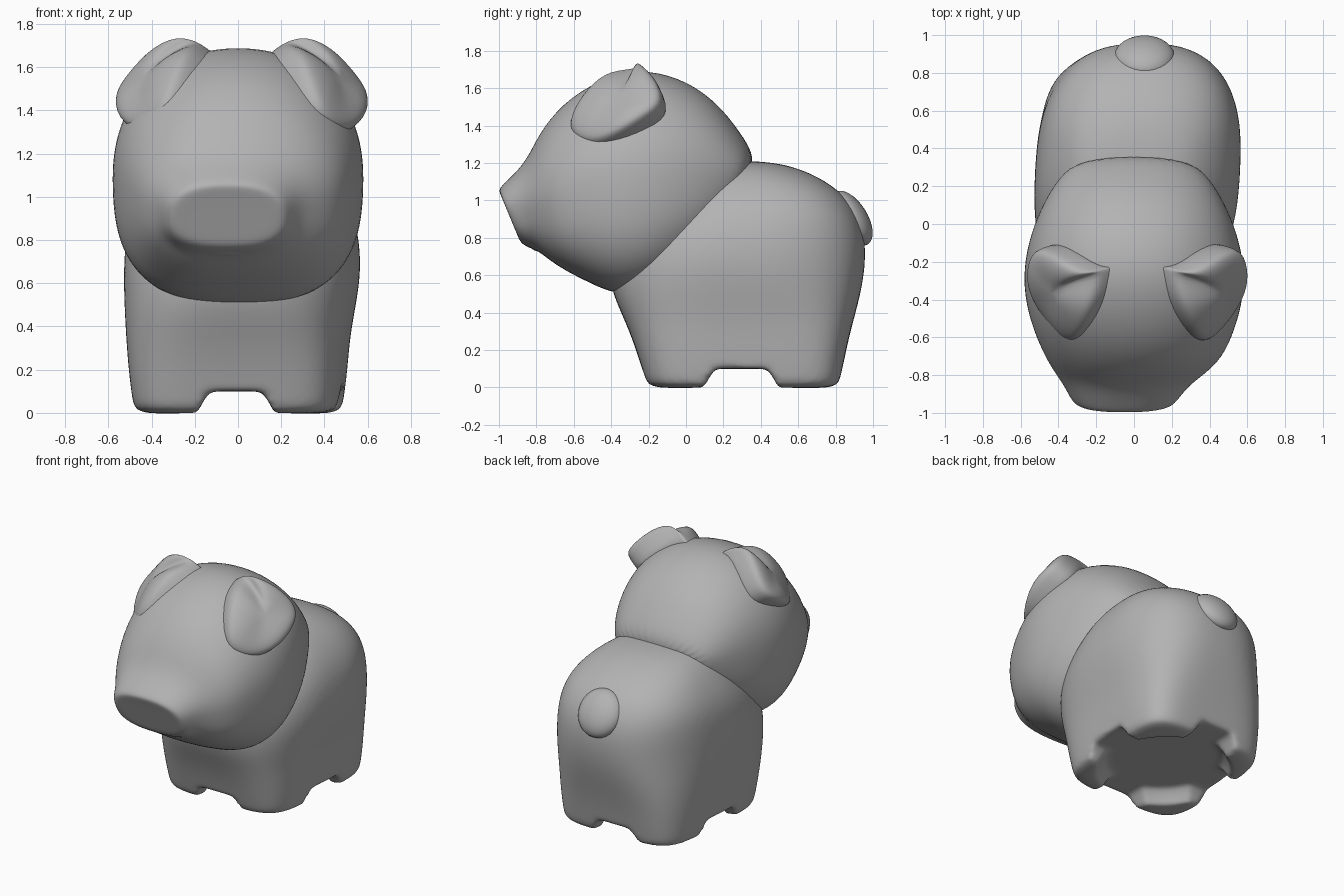
import bpy, bmesh, math
from mathutils import Vector, Matrix

old = bpy.data.objects.get("Cube")
if old:
    bpy.data.objects.remove(old, do_unlink=True)

CLAY = (0.45, 0.45, 0.45, 1.0)
clay = bpy.data.materials.new("grey_clay")
clay.use_nodes = True
clay.diffuse_color = CLAY
bsdf = clay.node_tree.nodes["Principled BSDF"]
bsdf.inputs["Base Color"].default_value = CLAY
bsdf.inputs["Roughness"].default_value = 0.6


def superellipse(n, upper, lower, pinch=0.0):
    """Unit rounded-square outline, optionally pinched at its four sides."""
    pts = []
    for i in range(n):
        a = 2 * math.pi * i / n
        c, s = math.cos(a), math.sin(a)
        power = upper if s >= 0 else lower
        k = 1 - pinch * math.cos(2 * a) ** 2
        pts.append((k * math.copysign(abs(c) ** (2 / power), c),
                    k * math.copysign(abs(s) ** (2 / power), s)))
    return pts


def add_loft(bm, rings):
    """Skin a list of equal-length rings and cap both ends."""
    loops = [[bm.verts.new(p) for p in ring] for ring in rings]
    n = len(loops[0])
    for a, b in zip(loops, loops[1:]):
        for i in range(n):
            j = (i + 1) % n
            bm.faces.new((a[i], a[j], b[j], b[i]))
    bm.faces.new(loops[0][::-1])
    bm.faces.new(loops[-1])


def finish(name, bm, subdivisions=0):
    bmesh.ops.recalc_face_normals(bm, faces=bm.faces[:])
    for f in bm.faces:
        f.smooth = True
    mesh = bpy.data.meshes.new(name)
    bm.to_mesh(mesh)
    bm.free()
    mesh.materials.append(clay)
    obj = bpy.data.objects.new(name, mesh)
    bpy.context.collection.objects.link(obj)
    if subdivisions:
        mod = obj.modifiers.new("Subdivision", 'SUBSURF')
        mod.levels = mod.render_levels = subdivisions
    return obj


# Torso down to the feet: z, front y, back y, half width, x shift, power, pinch
TORSO = [(-0.01, -0.225, 0.835, 0.485, 0.0, 3.5, 0.06),
         (0.02, -0.245, 0.855, 0.505, 0.0, 3.5, 0.06),
         (0.20, -0.295, 0.885, 0.525, 0.0, 3.3, 0.05),
         (0.35, -0.345, 0.915, 0.53, 0.0, 3.1, 0.035),
         (0.50, -0.405, 0.945, 0.54, 0.01, 2.8, 0.015),
         (0.65, -0.42, 0.96, 0.547, 0.02, 2.6, 0.0),
         (0.80, -0.36, 0.96, 0.54, 0.02, 2.5, 0.0),
         (0.93, -0.22, 0.92, 0.51, 0.02, 2.5, 0.0),
         (1.05, -0.10, 0.83, 0.44, 0.02, 2.5, 0.0),
         (1.15, 0.00, 0.67, 0.34, 0.01, 2.4, 0.0),
         (1.215, 0.05, 0.46, 0.20, 0.0, 2.3, 0.0)]
TWIST = 0.05  # sideways lean of the torso along its length
bm = bmesh.new()
rings = []
for z, yf, yb, w, sx, p, pinch in TORSO:
    mid, half = (yf + yb) / 2, (yb - yf) / 2
    rings.append([Vector((sx + u * w + v * half * TWIST, mid + v * half, z))
                  for u, v in superellipse(48, p, p, pinch)])
add_loft(bm, rings)
torso = finish("torso_and_legs", bm, 2)

# Hollows that leave four feet: name, centre, half sizes, outline power
HOLLOWS = [("belly_cutter", (0.0, 0.30), (0.39, 0.41), 2),
           ("side_gap_cutter", (0.0, 0.295), (0.9, 0.16), 10),
           ("end_gap_cutter", (-0.01, 0.30), (0.14, 0.9), 10)]
for name, (cx, cy), (hx, hy), power in HOLLOWS:
    bm = bmesh.new()
    add_loft(bm, [[Vector((cx + u * (hx + flare), cy + v * (hy + flare), z))
                   for u, v in superellipse(48, power, power)]
                  for z, flare in ((-0.1, 0.06), (0.03, 0.025), (0.10, -0.02))])
    cutter = finish(name, bm)
    cutter.hide_render = True
    cutter.hide_viewport = True
    mod = torso.modifiers.new("Hollow", 'BOOLEAN')
    mod.operation = 'DIFFERENCE'
    mod.solver = 'EXACT'
    mod.object = cutter
mod = torso.modifiers.new("Fuse", 'REMESH')
mod.mode = 'VOXEL'
mod.voxel_size = 0.018
mod.use_smooth_shade = True
mod = torso.modifiers.new("Soften", 'SMOOTH')
mod.factor = 0.5
mod.iterations = 10

# Head with snout: top y, top z, bottom y, bottom z, half width, x shift, upper power
HEAD = [(-0.985, 1.02, -0.90, 0.81, 0.20, -0.05, 2.4),
        (-1.005, 1.055, -0.885, 0.775, 0.26, -0.05, 2.4),
        (-0.975, 1.09, -0.85, 0.75, 0.29, -0.05, 2.4),
        (-0.90, 1.16, -0.79, 0.73, 0.335, -0.04, 2.3),
        (-0.84, 1.24, -0.73, 0.68, 0.40, -0.02, 2.1),
        (-0.77, 1.39, -0.64, 0.62, 0.47, 0.0, 2.05),
        (-0.62, 1.56, -0.51, 0.555, 0.535, 0.0, 2.05),
        (-0.40, 1.675, -0.37, 0.49, 0.585, 0.0, 2.15),
        (-0.20, 1.705, -0.18, 0.51, 0.585, 0.0, 2.15),
        (0.01, 1.64, 0.00, 0.62, 0.53, 0.0, 2.15),
        (0.17, 1.52, 0.11, 0.74, 0.465, 0.0, 2.15),
        (0.28, 1.38, 0.20, 0.87, 0.40, 0.0, 2.15),
        (0.39, 1.21, 0.28, 1.00, 0.30, 0.0, 2.15)]
bm = bmesh.new()
rings = []
for ty, tz, by, bz, w, sx, power in HEAD:
    top, bottom = Vector((sx, ty, tz)), Vector((sx, by, bz))
    mid, half = (top + bottom) / 2, (top - bottom) / 2
    rings.append([mid + half * v + Vector((u * w, 0, 0))
                  for u, v in superellipse(32, power, 2.7)])
add_loft(bm, rings)
finish("head", bm, 2)


def blob(name, centre, radii, tilt=0.0):
    bm = bmesh.new()
    bmesh.ops.create_uvsphere(
        bm, u_segments=32, v_segments=16, radius=1,
        matrix=Matrix.Translation(centre) @ Matrix.Rotation(tilt, 4, 'X')
        @ Matrix.Diagonal((*radii, 1)))
    return finish(name, bm)


# Lower lip and tail
blob("lower_lip", (-0.05, -0.775, 0.775), (0.19, 0.065, 0.05))
blob("tail", (0.055, 0.885, 0.905), (0.16, 0.085, 0.165), math.radians(32))

# Ears: folded flaps built from one rim, thickened inward and domed outward
EAR = [(0.20, -0.23, 1.70), (0.30, -0.28, 1.755), (0.43, -0.18, 1.68),
       (0.555, -0.11, 1.53), (0.60, -0.22, 1.45), (0.59, -0.36, 1.36),
       (0.50, -0.51, 1.30), (0.40, -0.62, 1.36), (0.35, -0.62, 1.46),
       (0.30, -0.53, 1.60), (0.26, -0.41, 1.70)]
EAR_CENTRE = Vector((0.49, -0.34, 1.53))
OUT = Vector((0.75, -0.25, 0.5))


def ear(name, side, shift):
    def ring(scale, push):
        pts = [EAR_CENTRE.lerp(Vector(p), scale) + OUT * push for p in EAR]
        return [Vector((side * p.x + shift, p.y, p.z)) for p in pts]
    bm = bmesh.new()
    add_loft(bm, [ring(1.0, -0.21), ring(1.02, -0.08), ring(1.03, 0.0),
                  ring(0.90, 0.03), ring(0.5, 0.04)])
    finish(name, bm, 2)


ear("left_ear", 1, 0.0)
ear("right_ear", -1, 0.035)
